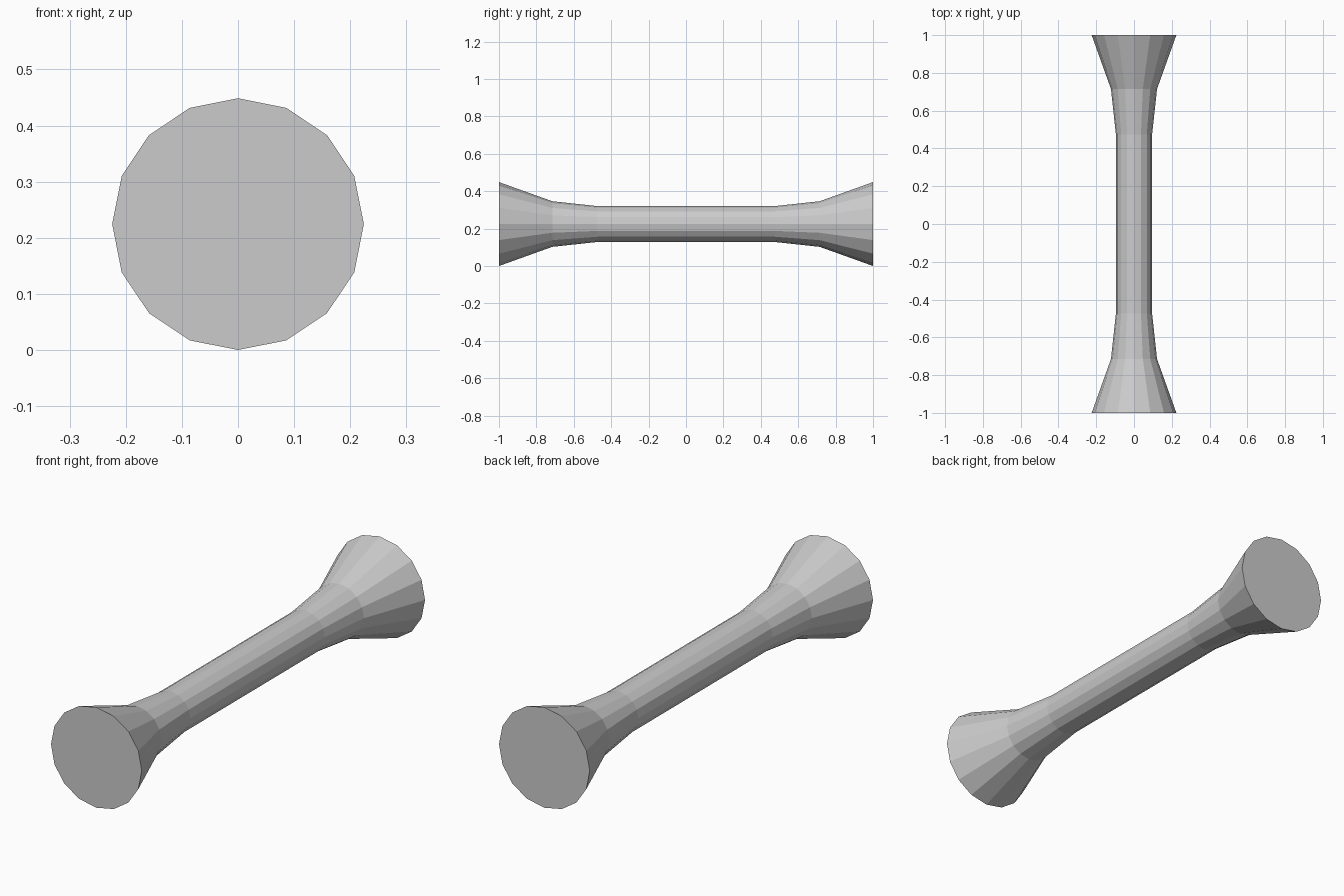
import bpy, bmesh
from math import cos, sin, pi

if "Cube" in bpy.data.objects:
    bpy.data.objects.remove(bpy.data.objects["Cube"])

SIDES = 16
CENTRE_Z = 0.2243

# Half profile (y, radius), mirrored for the other end
half = [(0.475, 0.096), (0.715, 0.122), (1.0, 0.2243)]
profile = [(-y, r) for y, r in reversed(half)] + half

bm = bmesh.new()


def ring(y, r):
    return [bm.verts.new((r * cos(2 * pi * i / SIDES), y,
                          CENTRE_Z + r * sin(2 * pi * i / SIDES)))
            for i in range(SIDES)]


# Flared shaft
rings = [ring(y, r) for y, r in profile]
for a, b in zip(rings, rings[1:]):
    for i in range(SIDES):
        j = (i + 1) % SIDES
        bm.faces.new((a[i], a[j], b[j], b[i]))

# Flat end caps
bm.faces.new(rings[0])
bm.faces.new(rings[-1])
bmesh.ops.recalc_face_normals(bm, faces=bm.faces)

mesh = bpy.data.meshes.new("flared_rod")
bm.to_mesh(mesh)
bm.free()
bpy.context.collection.objects.link(bpy.data.objects.new("flared_rod", mesh))
